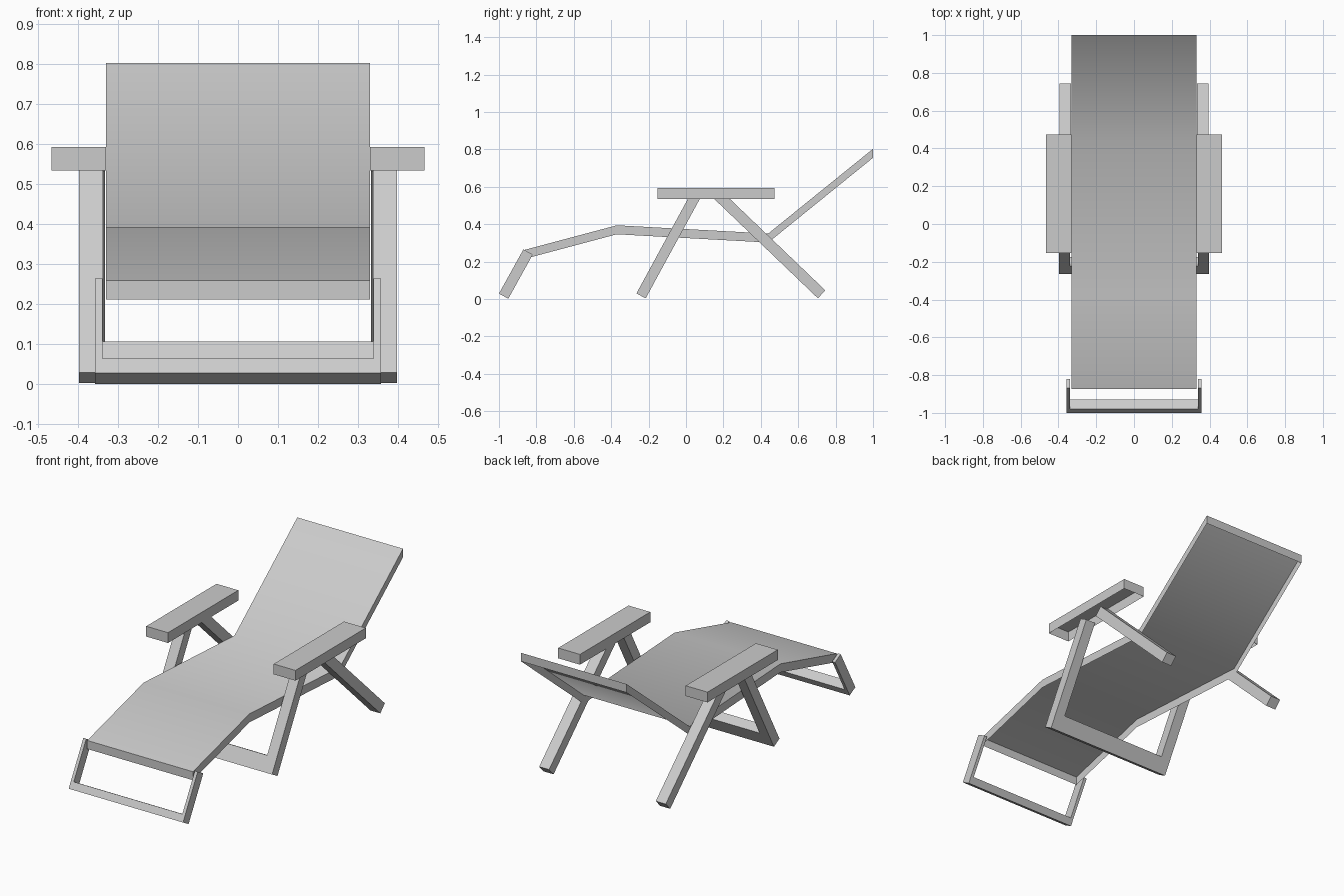
import bpy, bmesh, math
from mathutils import Vector

if "Cube" in bpy.data.objects:
    bpy.data.objects.remove(bpy.data.objects["Cube"])


def finish(name, bm, open_bottom=False):
    bmesh.ops.recalc_face_normals(bm, faces=bm.faces)
    if open_bottom:
        low = [f for f in bm.faces if f.normal.z < -0.5]
        bmesh.ops.delete(bm, geom=low, context='FACES')
    me = bpy.data.meshes.new(name)
    bm.to_mesh(me)
    bm.free()
    ob = bpy.data.objects.new(name, me)
    bpy.context.collection.objects.link(ob)
    return ob


def extrude(name, pts, offset, open_bottom=False):
    """Closed 3D outline swept along an offset."""
    bm = bmesh.new()
    face = bm.faces.new([bm.verts.new(p) for p in pts])
    new = bmesh.ops.extrude_face_region(bm, geom=[face])['geom']
    moved = [v for v in new if isinstance(v, bmesh.types.BMVert)]
    bmesh.ops.translate(bm, verts=moved, vec=offset)
    return finish(name, bm, open_bottom)


def u_frame(name, foot, direction, length, thick, x_in, x_out, rail):
    """Tilted U: two legs joined by a bottom rail; foot is its front lower edge."""
    d = Vector((0, *direction)).normalized()
    n = Vector((0, d.z, -d.y)) * thick
    o = Vector((0, *foot))
    outline = [(-x_out, 0), (x_out, 0), (x_out, length), (x_in, length),
               (x_in, rail), (-x_in, rail), (-x_in, length), (-x_out, length)]
    return extrude(name, [o + d * s + Vector((x, 0, 0)) for x, s in outline], n)


# Sling: bent top surface with thin skirts, open underneath
top = [(-0.873, 0.26), (-0.37, 0.394), (0.44, 0.35), (1.0, 0.803)]
bm = bmesh.new()
rows = [[bm.verts.new((x, y, z - dz)) for y, z in top]
        for x, dz in ((-0.33, 0.048), (-0.33, 0), (0.33, 0), (0.33, 0.048))]
for a, b in zip(rows, rows[1:]):
    for i in range(len(top) - 1):
        bm.faces.new((a[i], b[i], b[i + 1], a[i + 1]))
for i in (0, -1):
    bm.faces.new([r[i] for r in rows])
sling = finish("sling", bm)
bpy.context.view_layer.objects.active = sling
sling.select_set(True)
bpy.ops.object.shade_smooth_by_angle(angle=math.radians(60))

# Foot support and front leg frames
u_frame("foot_support", (-1.0, 0.029), (0.13, 0.235), 0.27, 0.057, 0.339, 0.357, 0.041)
u_frame("front_leg_frame", (-0.265, 0.03), (0.275, 0.505), 0.615, 0.056, 0.338, 0.398, 0.088)

# Back legs and armrests on both sides
d = Vector((0, -0.72, 0.69)).normalized()
n = Vector((0, d.z, -d.y)) * 0.058
foot = Vector((0, 0.705, 0.004))
for side, s in (("left", -1), ("right", 1)):
    o = foot + Vector((s * 0.333, 0, 0))
    extrude("back_leg_" + side, [o, o + n, o + n + d * 0.765, o + d * 0.765],
            (s * 0.062, 0, 0))
    arm = [(s * 0.33, y, z) for y, z in
           ((-0.153, 0.535), (0.474, 0.535), (0.474, 0.593), (-0.153, 0.593))]
    extrude("armrest_" + side, arm, (s * 0.136, 0, 0), open_bottom=True)
